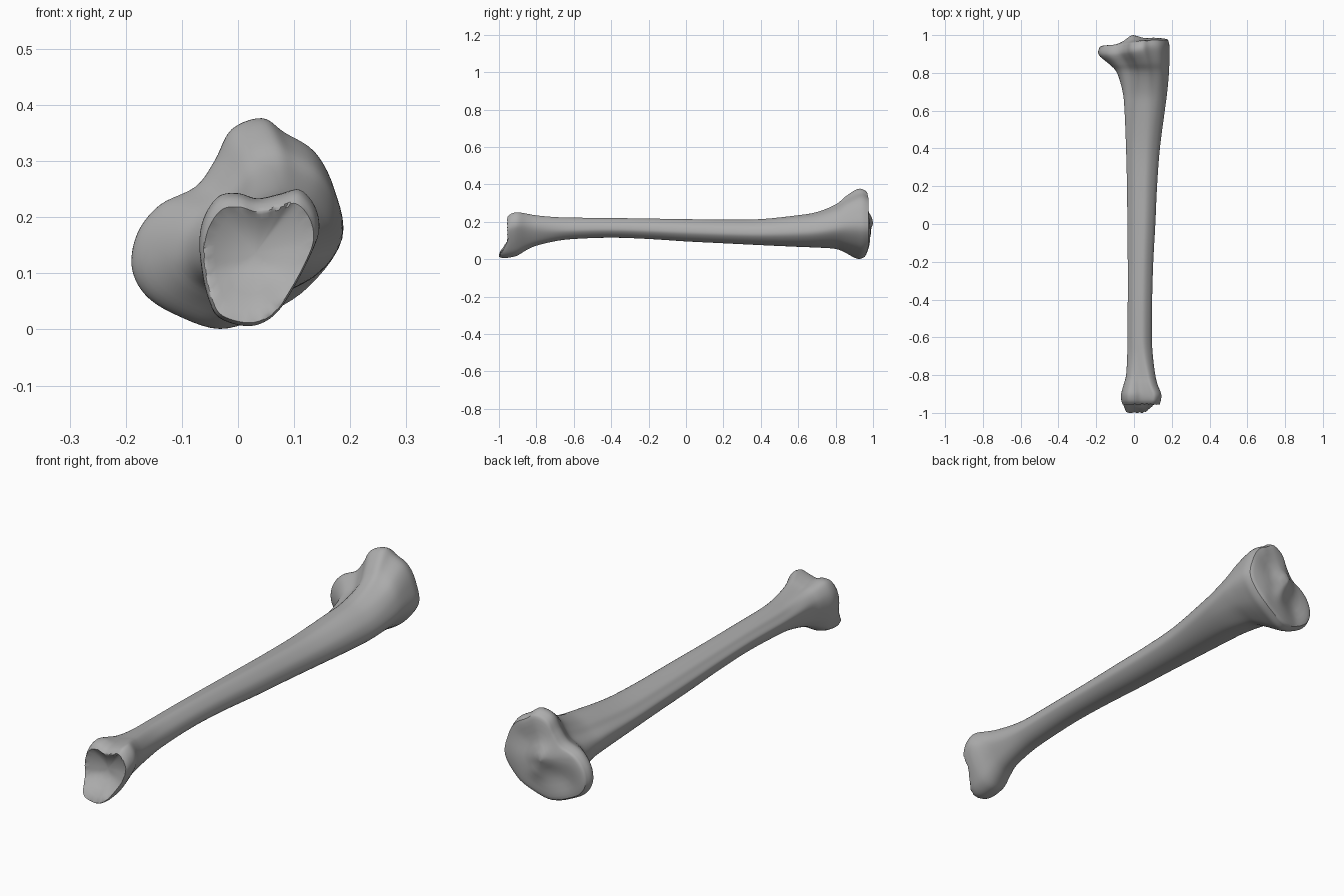
import bpy, bmesh, math, random
from mathutils import Vector

cube = bpy.data.objects.get("Cube")
if cube:
    bpy.data.objects.remove(cube)
random.seed(4)

bone_grey = bpy.data.materials.new("bone_grey")
bone_grey.use_nodes = True
colour = (0.42, 0.42, 0.42, 1)
bone_grey.diffuse_color = colour
bone_grey.node_tree.nodes["Principled BSDF"].inputs["Base Color"].default_value = colour


def spline(points, steps, closed):
    """Smooth curve through points of any dimension."""
    n = len(points)
    pick = (lambda i: points[i % n]) if closed else (lambda i: points[max(0, min(n - 1, i))])
    result = []
    for i in range(n if closed else n - 1):
        for s in range(steps):
            t = s / steps
            result.append([
                b + t / 2 * (c - a + t * (2 * a - 5 * b + 4 * c - d + t * (3 * (b - c) + d - a)))
                for a, b, c, d in zip(pick(i - 1), pick(i), pick(i + 1), pick(i + 2))])
    if not closed:
        result.append(list(points[-1]))
    return result


def fit(outline, x0, x1, z0, z1):
    """Stretch an outline to fill a box."""
    xs, zs = [p[0] for p in outline], [p[1] for p in outline]
    sx = (x1 - x0) / (max(xs) - min(xs))
    sz = (z1 - z0) / (max(zs) - min(zs))
    return [(x0 + (x - min(xs)) * sx, z0 + (z - min(zs)) * sz) for x, z in outline]


def unit_outline(points):
    return fit(spline(points, 5, True), -1, 1, -1, 1)


# Cross-sections: knee end, shaft and ankle end, anticlockwise from +x
knee = unit_outline([
    (19, 16), (17.5, 25), (14, 31.5), (8.5, 35), (4.5, 37.5), (-1, 35.5), (-4, 30), (-7.5, 25.3),
    (-14, 22), (-18, 17), (-19, 11), (-16.5, 6), (-11, 2.5), (-3, 0), (5, 2.5), (13, 7.5)])
shaft = unit_outline([
    (10, -1), (9, 4), (6, 8), (3, 10), (0, 10), (-3, 9), (-6, 7.5), (-8, 5),
    (-10, 2), (-10, -1), (-9, -5), (-7, -8), (-3, -10), (2, -10), (6, -8), (9, -4.5)])
ankle = unit_outline([
    (13.5, 14), (14.5, 18), (13.5, 22), (11, 24.7), (8, 24), (3.5, 23), (0, 24), (-3.5, 23.5),
    (-6, 20), (-7, 15.5), (-6.6, 10), (-5.5, 5), (-3.5, 1.5), (2, 0), (6.5, 2), (10, 7)])

# Stations along the bone: y, x range, z range, blend from ankle (-1) to knee (1)
stations = [
    (-.955, -.06, .135, .012, .225, -1), (-.935, -.067, .142, .006, .243, -1),
    (-.9, -.068, .144, .02, .25, -1), (-.85, -.055, .125, .05, .243, -.8),
    (-.8, -.042, .113, .072, .234, -.6), (-.7, -.036, .1, .096, .225, -.2),
    (-.6, -.035, .095, .108, .222, 0), (-.4, -.033, .096, .115, .22, 0),
    (-.2, -.033, .102, .108, .217, 0), (0, -.035, .113, .095, .214, 0),
    (.2, -.037, .122, .085, .211, 0), (.4, -.042, .137, .075, .214, .05),
    (.6, -.05, .163, .066, .235, .25), (.7, -.06, .176, .062, .252, .45),
    (.8, -.09, .185, .055, .292, .75), (.85, -.13, .187, .035, .335, .9),
    (.9, -.18, .188, .01, .37, 1), (.93, -.19, .187, .001, .376, 1),
    (.957, -.18, .18, .01, .362, 1)]


def smooth(t):
    t = max(0, min(1, t))
    return t * t * (3 - 2 * t)


def bump(x, z, cx, cz, r):
    return math.exp(-((x - cx) ** 2 + (z - cz) ** 2) / r ** 2)


def ankle_lip(x, z):
    """Tongue that juts out under the ankle joint."""
    return -.045 * smooth((.115 - z) / .085) * smooth((.13 - abs(x - .01)) / .1)


def knee_tilt(x):
    return .018 * max(-1, min(1, x / .1))


# Body rings
rings = []
for y, x0, x1, z0, z1, blend in spline(stations, 4, False):
    end, w = (knee if blend > 0 else ankle), min(1, abs(blend))
    mixed = [(a[0] + (b[0] - a[0]) * w, a[1] + (b[1] - a[1]) * w) for a, b in zip(shaft, end)]
    ring = []
    for x, z in fit(mixed, x0, x1, z0, z1):
        lip = ankle_lip(x, z) * smooth((-.9 - y) / .055)
        ring.append(Vector((x, y + lip + knee_tilt(x) * smooth((y - .8) / .15), z)))
    rings.append(ring)


def centre(ring):
    return sum(ring, Vector()) / len(ring)


# Hollow ankle joint face with a chipped rim
rim, mid = rings[0], centre(rings[0])
for p in rim[::3]:
    p.y += random.uniform(-.004, .008)
ankle_cap = []
for s in (.93, .8, .6, .4, .2, .03):
    ring = []
    for p in rim:
        x, z = mid.x + (p.x - mid.x) * s, mid.z + (p.z - mid.z) * s
        ring.append(Vector((x, -.955 + ankle_lip(x, z) + .028 * (1 - s * s), z)))
    ankle_cap.insert(0, ring)

# Knee joint face: two shallow dishes and a central ridge
rim, mid = rings[-1], centre(rings[-1])
knee_cap = []
for s in (.96, .9, .8, .65, .5, .35, .2, .03):
    ring = []
    for p in rim:
        x, z = mid.x + (p.x - mid.x) * s, mid.z + (p.z - mid.z) * s
        y = .957 + knee_tilt(x) + .016 * math.sqrt(1 - s * s)
        y += .03 * bump(x, z, -.005, .2, .045) + .012 * bump(x, z, .02, .13, .03)
        y -= .014 * bump(x, z, .08, .25, .06) + .014 * bump(x, z, -.08, .11, .06)
        ring.append(Vector((x, min(y, 1), z)))
    knee_cap.append(ring)

# Skin all rings into one closed surface
bm = bmesh.new()
loops = [[bm.verts.new(p) for p in ring] for ring in ankle_cap + rings + knee_cap]
count = len(loops[0])
for a, b in zip(loops, loops[1:]):
    for i in range(count):
        j = (i + 1) % count
        bm.faces.new((a[i], a[j], b[j], b[i]))
bm.faces.new(loops[0])
bm.faces.new(loops[-1])
bmesh.ops.recalc_face_normals(bm, faces=bm.faces)
mesh = bpy.data.meshes.new("shin_bone")
bm.to_mesh(mesh)
bm.free()
mesh.materials.append(bone_grey)
bone = bpy.data.objects.new("shin_bone", mesh)
bpy.context.collection.objects.link(bone)
bpy.context.view_layer.objects.active = bone
bone.select_set(True)
bpy.ops.object.shade_smooth_by_angle(angle=math.radians(40))
